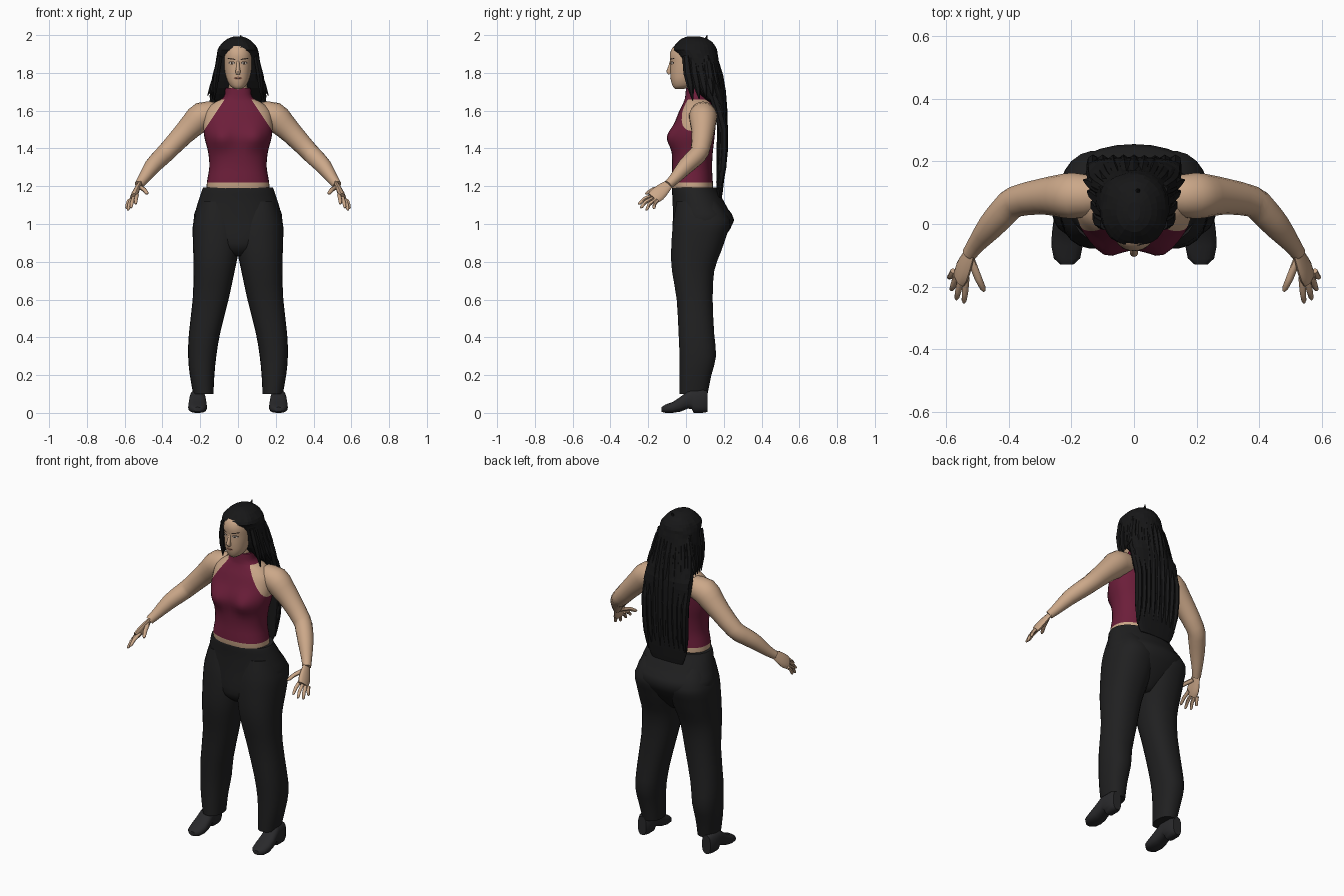
import bpy, bmesh, math, random
from mathutils import Vector
from mathutils.bvhtree import BVHTree

if "Cube" in bpy.data.objects:
    bpy.data.objects.remove(bpy.data.objects["Cube"])

random.seed(4)


def material(name, r, g, b):
    m = bpy.data.materials.new(name)
    m.diffuse_color = (r, g, b, 1)
    m.use_nodes = True
    m.node_tree.nodes["Principled BSDF"].inputs["Base Color"].default_value = m.diffuse_color
    return m


SKIN = material("skin", 0.60, 0.39, 0.25)
LIP = material("lips", 0.36, 0.17, 0.11)
DARK = material("brow_and_iris", 0.035, 0.022, 0.016)
WHITE = material("eye_white", 0.62, 0.55, 0.48)
TOP = material("wine_red_cloth", 0.15, 0.013, 0.042)
CLOTH = material("black_cloth", 0.0145, 0.0145, 0.015)
SHOE = material("dark_leather", 0.022, 0.022, 0.024)
HAIR = material("black_hair", 0.0085, 0.0085, 0.009)


def dense(rows, n):
    """Catmull-Rom interpolation of profile rows."""
    out = []
    for i in range(len(rows) - 1):
        p = [rows[max(0, min(len(rows) - 1, i + k))] for k in (-1, 0, 1, 2)]
        for j in range(n):
            t = j / n
            out.append([0.5 * (2 * b + (c - a) * t + (2 * a - 5 * b + 4 * c - d) * t * t
                               + (3 * b - a - 3 * c + d) * t ** 3) for a, b, c, d in zip(*p)])
    return out + [list(rows[-1])]


def finish(name, bm, mats, smooth=45):
    bmesh.ops.recalc_face_normals(bm, faces=bm.faces)
    me = bpy.data.meshes.new(name)
    bm.to_mesh(me)
    bm.free()
    for m in mats:
        me.materials.append(m)
    if smooth:
        me.shade_smooth()
        me.set_sharp_from_angle(angle=math.radians(smooth))
    ob = bpy.data.objects.new(name, me)
    bpy.context.collection.objects.link(ob)
    return ob


def skin_rings(rings, seg=20, power=2.0, jitter=0.0):
    """Join superellipse rings given as (centre, axis u, axis v)."""
    bm = bmesh.new()
    loops = []
    for c, u, v in rings:
        loop = []
        for k in range(seg):
            a = 2 * math.pi * k / seg
            f = 1 + random.uniform(-jitter, jitter)
            cu, sv = [math.copysign(abs(w) ** (2 / power), w) for w in (math.cos(a), math.sin(a))]
            loop.append(bm.verts.new(c + (u * cu + v * sv) * f))
        loops.append(loop)
    for a, b in zip(loops, loops[1:]):
        for k in range(seg):
            bm.faces.new((a[k], a[(k + 1) % seg], b[(k + 1) % seg], b[k]))
    bm.faces.new(loops[0])
    bm.faces.new(loops[-1])
    return bm


def level_rings(rows, side=1):
    """Horizontal rings from rows of z, x min, x max, y front, y back."""
    return [(Vector((side * (a + b) / 2, (f + k) / 2, z)), Vector(((b - a) / 2, 0, 0)),
             Vector((0, (k - f) / 2, 0))) for z, a, b, f, k in rows]


def centred(rows):
    return [(z, -r, r, f, b) for z, r, f, b in rows]


def tube_rings(pts, flat=1.0, across=(0, 0, 1)):
    """Rings square to a path of x, y, z, radius; flat scales the second axis."""
    rings = []
    for i, p in enumerate(pts):
        t = Vector(pts[min(i + 1, len(pts) - 1)][:3]) - Vector(pts[max(i - 1, 0)][:3])
        v = t.cross(Vector(across)).normalized()
        u = v.cross(t).normalized()
        rings.append((Vector(p[:3]), u * p[3], v * p[3] * flat))
    return rings


# Torso with halter top: cut along the hem, collar and armhole lines
rows = centred([(1.10, .16, -.06, .14), (1.17, .165, -.07, .142), (1.22, .165, -.078, .142),
                (1.30, .152, -.073, .138), (1.38, .158, -.075, .142), (1.45, .176, -.08, .15),
                (1.50, .183, -.073, .155), (1.55, .182, -.055, .158), (1.60, .17, -.035, .155),
                (1.64, .13, -.015, .14), (1.67, .077, -.005, .11), (1.72, .067, 0, .085)])
bm = skin_rings(level_rings(dense(rows, 3)), 36, 2.3)
for v in bm.verts:
    if v.co.y < .02:
        d = ((abs(v.co.x) - .09) / .055) ** 2 + ((v.co.z - 1.455) / .06) ** 2
        v.co.y -= .032 * math.exp(-d)
cuts = [((0, 0, 1.22), (0, 0, 1)), ((0, 0, 1.66), (0, 0, 1)),
        ((.19, 0, 1.48), (.18, 0, .12)), ((-.19, 0, 1.48), (-.18, 0, .12))]
for co, no in cuts:
    bmesh.ops.bisect_plane(bm, geom=bm.verts[:] + bm.edges[:] + bm.faces[:], plane_co=co, plane_no=no)
for f in bm.faces:
    c = f.calc_center_median()
    halter = abs(c.x) * .18 + (c.z - 1.48) * .12 < .19 * .18
    f.material_index = int(c.z > 1.22 and (halter or c.z > 1.66))
finish("torso_with_halter_top", bm, [SKIN, TOP])

# Neck and head
finish("neck", skin_rings(level_rings(centred([(1.66, .05, .005, .08), (1.80, .05, -.01, .09)]))), [SKIN])
rows = centred([(1.715, .018, -.058, -.01), (1.73, .04, -.07, .03), (1.76, .057, -.079, .06),
                (1.80, .068, -.083, .10), (1.85, .075, -.083, .12), (1.90, .075, -.085, .12),
                (1.94, .065, -.066, .11), (1.965, .03, -.02, .07)])
bm = skin_rings(level_rings(dense(rows, 4)), 36, 2.2)
face_tree = BVHTree.FromBMesh(bm)
finish("head", bm, [SKIN])
nose = [(0, -.078, 1.862, .007), (0, -.086, 1.83, .009), (0, -.091, 1.808, .014), (0, -.084, 1.795, .011)]
finish("nose", skin_rings(tube_rings(nose, 1, (0, 1, 0)), 10), [SKIN])


def face_plate(name, x, z, rx, rz, mat, lift, tilt=0.0):
    """Thin elliptical plate laid on the front of the head."""
    bm = bmesh.new()
    pts = []
    for r in (0, 1):
        for k in range(14 if r else 1):
            a = 2 * math.pi * k / 14
            px, pz = x + r * rx * math.cos(a), z + r * (rz * math.sin(a) + tilt * rx * math.cos(a))
            hit = face_tree.ray_cast(Vector((px, -1, pz)), Vector((0, 1, 0)))[0]
            pts.append(bm.verts.new((px, hit.y - lift, pz)))
    for k in range(14):
        bm.faces.new((pts[0], pts[1 + k], pts[1 + (k + 1) % 14]))
    finish(name, bm, [mat])


for s, side in ((1, "left"), (-1, "right")):
    face_plate(side + "_eye_rim", s * .033, 1.853, .017, .008, DARK, .0015)
    face_plate(side + "_eye_white", s * .033, 1.852, .014, .0055, WHITE, .003)
    face_plate(side + "_iris", s * .033, 1.852, .0055, .0055, DARK, .004)
    face_plate(side + "_brow", s * .034, 1.874, .021, .0035, DARK, .0015, s * .15)
face_plate("lips", 0, 1.772, .023, .008, LIP, .002)
face_plate("mouth_line", 0, 1.772, .021, .0013, DARK, .0035)

# Trousers: seat
rows = centred([(.83, .05, -.02, .12), (.87, .12, -.065, .16), (.93, .20, -.073, .205),
                (1.02, .235, -.07, .255), (1.08, .222, -.07, .222), (1.13, .207, -.071, .195),
                (1.18, .19, -.075, .165), (1.192, .184, -.074, .162)])
finish("trouser_seat", skin_rings(level_rings(dense(rows, 2)), 28, 2.15), [CLOTH])

LEG = [(.10, .13, .237, -.035, .115), (.2, .125, .255, -.035, .135), (.30, .115, .264, -.035, .16),
       (.42, .095, .26, -.04, .15), (.6, .05, .24, -.05, .142), (.75, .018, .235, -.075, .15),
       (.85, -.003, .237, -.08, .185), (.95, -.02, .24, -.075, .22), (1.02, -.01, .235, -.068, .235),
       (1.12, .03, .2, -.05, .17)]
# Shoe sections: y, half width, sole height, upper height
FOOT = [(-.13, .02, .006, .03), (-.11, .042, 0, .044), (-.07, .05, 0, .058), (-.03, .048, .006, .085),
        (.01, .043, .022, .115), (.03, .041, .02, .124), (.04, .04, 0, .125), (.09, .04, 0, .125),
        (.113, .028, .004, .115)]
ARM = [(.12, .09, 1.585, .062), (.19, .09, 1.572, .074), (.235, .09, 1.53, .068), (.29, .088, 1.475, .058),
       (.375, .073, 1.385, .050), (.41, .045, 1.35, .048), (.455, -.005, 1.303, .043),
       (.50, -.06, 1.24, .03), (.525, -.095, 1.207, .024)]
PALM = [(.52, -.088, 1.213, .024), (.532, -.115, 1.19, .034), (.547, -.15, 1.158, .042), (.557, -.175, 1.137, .036)]
# Fingers: knuckle and tip
FINGERS = {"index": ((.535, -.17, 1.155), (.543, -.253, 1.105)),
           "middle": ((.553, -.172, 1.14), (.567, -.242, 1.085)),
           "ring": ((.567, -.165, 1.128), (.583, -.212, 1.072)),
           "little": ((.576, -.15, 1.125), (.591, -.172, 1.08)),
           "thumb": ((.52, -.115, 1.195), (.478, -.215, 1.16))}

for s, side in ((1, "left"), (-1, "right")):
    def flip(p):
        return (s * p[0],) + tuple(p[1:])

    # Trouser leg and shoe
    finish(side + "_trouser_leg", skin_rings(level_rings(dense(LEG, 2), s), 22, 2.3), [CLOTH])
    rings = [(Vector((s * .214, y, (a + b) / 2)), Vector((w, 0, 0)), Vector((0, 0, (b - a) / 2)))
             for y, w, a, b in FOOT]
    finish(side + "_shoe", skin_rings(rings, 18, 2.6), [SHOE])

    # Arm and hand
    finish(side + "_arm", skin_rings(tube_rings([flip(p) for p in dense(ARM, 2)]), 18), [SKIN])
    spread = (s * .35, .55, -.75)
    finish(side + "_palm", skin_rings(tube_rings([flip(p) for p in dense(PALM, 2)], .42, spread), 14), [SKIN])
    for name, (a, b) in FINGERS.items():
        a, b = Vector(a), Vector(b)
        r = .0125 if name == "thumb" else .0105
        mid = a.lerp(b, .55) + Vector((0, -.004, .006))
        path = [flip((*p, q)) for p, q in ((a, r), (mid, r * .95), (a.lerp(b, .9), r * .75), (b, r * .3))]
        finish(side + "_" + name + "_finger", skin_rings(tube_rings(path), 8), [SKIN])

    # Loose locks beside the face
    for i in range(4):
        y = .0 + .035 * i
        path = [(s * .095, y, 1.89, .02), (s * .112, y + .01, 1.80, .024),
                (s * (.12 + .006 * i), y + .025, 1.73, .02), (s * (.125 + .012 * i), y + .035, 1.655 + .008 * i, .003)]
        finish(f"{side}_side_lock_{i}", skin_rings(tube_rings(path, .7, (0, 1, 0)), 6), [HAIR], 0)

# Hair: cap flowing into a long sheet down the back
rows = centred([(1.993, .02, .01, .07), (1.98, .055, -.025, .115), (1.95, .09, -.055, .15),
                (1.92, .107, -.072, .163), (1.88, .114, -.04, .17), (1.80, .126, -.012, .182),
                (1.72, .14, .035, .198), (1.66, .147, .10, .208), (1.60, .148, .158, .213),
                (1.40, .146, .162, .212), (1.22, .135, .16, .20), (1.14, .10, .165, .19)])
finish("long_hair", skin_rings(level_rings(dense(rows, 2)), 30, 2.2, .022), [HAIR], 0)

# Overlapping back strands
for i in range(9):
    x = -.128 + .032 * i
    drop = 1 - .25 * (x / .128) ** 2
    end = 1.12 + .05 * abs(x / .128) + random.uniform(0, .04)
    path = [(x * .45, .115 * drop, 1.955, .012), (x * .8, .155 * drop, 1.85, .022),
            (x, .185 * drop, 1.70, .026), (x * 1.04, .196, 1.50, .025),
            (x, .19, 1.30, .022), (x * .95, .178, end, .006)]
    finish(f"back_strand_{i}", skin_rings(tube_rings(dense(path, 2), .75, (0, 1, 0)), 7, 2, .06), [HAIR], 0)
finish("crown_tuft", skin_rings(tube_rings([(.01, .10, 1.96, .015), (.015, .112, 2.0, .002)], 1, (0, 1, 0)), 5), [HAIR], 0)
